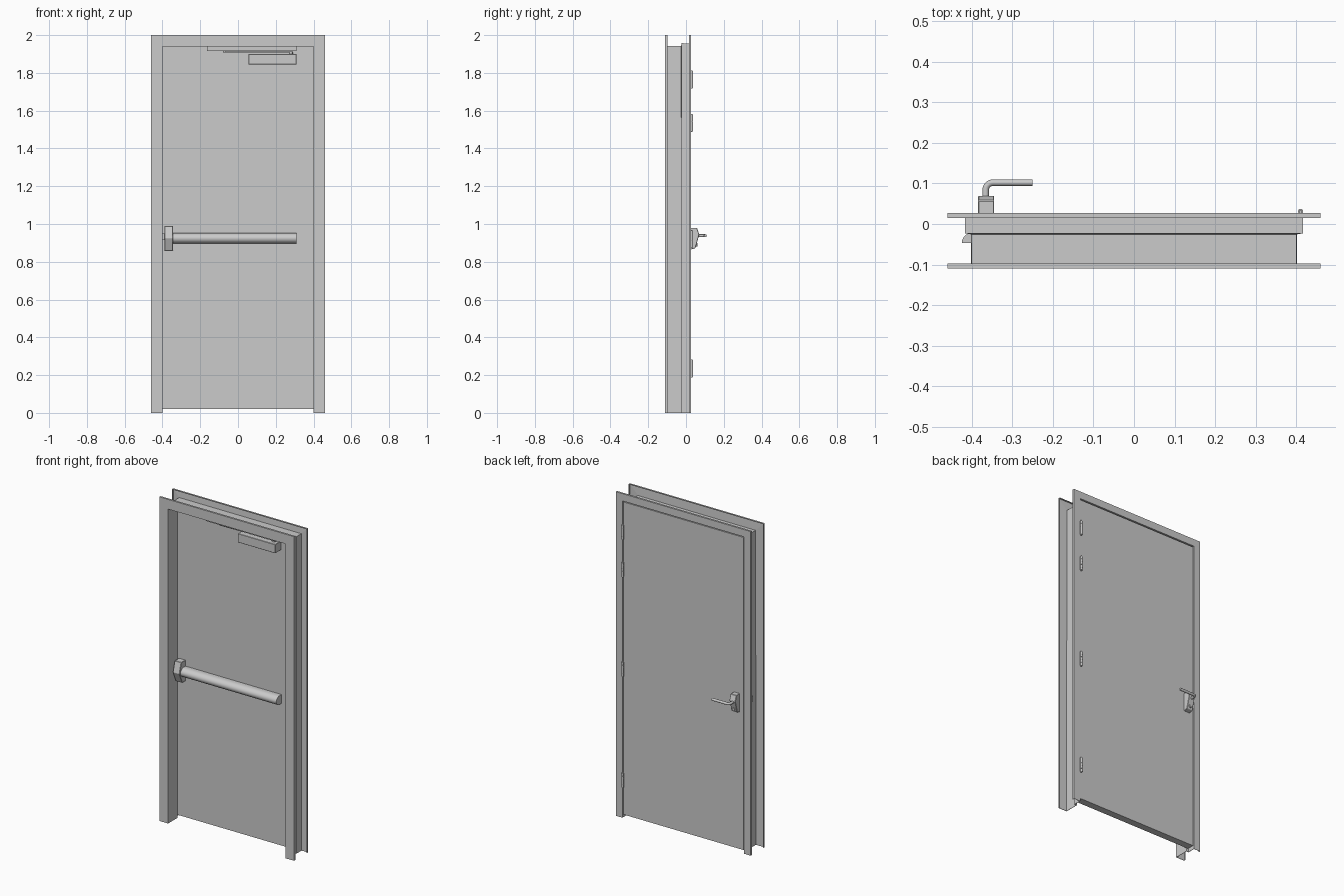
import bpy, bmesh
from math import sin, cos, pi, radians
from mathutils import Vector, Matrix

if "Cube" in bpy.data.objects:
    bpy.data.objects.remove(bpy.data.objects["Cube"], do_unlink=True)

steel = bpy.data.materials.new("grey_steel")
steel.use_nodes = True
GREY = (0.6, 0.6, 0.6, 1)
steel.diffuse_color = GREY
steel.node_tree.nodes["Principled BSDF"].inputs["Base Color"].default_value = GREY


def finish(name, bm, smooth=False, recalc=True):
    if recalc:
        bmesh.ops.recalc_face_normals(bm, faces=bm.faces)
    mesh = bpy.data.meshes.new(name)
    bm.to_mesh(mesh)
    bm.free()
    ob = bpy.data.objects.new(name, mesh)
    bpy.context.collection.objects.link(ob)
    mesh.materials.append(steel)
    if smooth:
        bpy.ops.object.select_all(action='DESELECT')
        ob.select_set(True)
        bpy.context.view_layer.objects.active = ob
        bpy.ops.object.shade_smooth_by_angle(angle=radians(35))
    return ob


def box(name, x, y, z, bevel=0):
    bm = bmesh.new()
    bmesh.ops.create_cube(bm, size=1)
    for v in bm.verts:
        for i, (lo, hi) in enumerate((x, y, z)):
            v.co[i] = lo if v.co[i] < 0 else hi
    if bevel:
        bmesh.ops.bevel(bm, geom=bm.edges[:], offset=bevel, segments=1, affect='EDGES')
    return finish(name, bm)


def prism(name, outline, lo, hi, axis="X", smooth=False, bevel=0):
    """Extrude an outline along X (points are y, z) or Z (points are x, y)."""
    place = (lambda p, d: (d, *p)) if axis == "X" else (lambda p, d: (*p, d))
    bm = bmesh.new()
    face = bm.faces.new([bm.verts.new(place(p, lo)) for p in outline])
    top = bmesh.ops.extrude_face_region(bm, geom=[face])["geom"]
    step = Vector(place((0, 0), hi - lo))
    bmesh.ops.translate(bm, vec=step, verts=[v for v in top if isinstance(v, bmesh.types.BMVert)])
    if bevel:
        bmesh.ops.bevel(bm, geom=bm.edges[:], offset=bevel, segments=1, affect='EDGES')
    return finish(name, bm, smooth)


def cylinder(name, centre, radius, depth, axis="Z", sides=20):
    turn = {"Z": Matrix(), "X": Matrix.Rotation(pi / 2, 4, 'Y'),
            "Y": Matrix.Rotation(pi / 2, 4, 'X')}[axis]
    bm = bmesh.new()
    bmesh.ops.create_cone(bm, cap_ends=True, segments=sides, radius1=radius, radius2=radius,
                          depth=depth, matrix=Matrix.Translation(centre) @ turn)
    return finish(name, bm, True)


# Folded sheet frame: a section (offset from opening, y) swept around the opening
section = [(.06, -.098), (.06, -.11), (0, -.11), (0, -.021),
           (.015, -.021), (.015, .027), (.06, .027), (.06, .015)]
bm = bmesh.new()
rows = []
for side, top in ((-1, 0), (-1, 1), (1, 1), (1, 0)):
    rows.append([bm.verts.new((side * (.40 + d), y, top * (1.94 + d))) for d, y in section])
for a, b in zip(rows, rows[1:]):
    for j in range(len(section) - 1):
        bm.faces.new((a[j], a[j + 1], b[j + 1], b[j]))
frame = finish("door_frame", bm, recalc=False)
sheet = frame.modifiers.new("sheet_thickness", 'SOLIDIFY')
sheet.thickness = .002
sheet.offset = -1
sheet.use_even_offset = True

# Door leaf
box("door_leaf", (-.411, .411), (-.020, .024), (.02, 1.949))

# Hinges: five knuckles, rounded tips and a thin plate
for n, z in enumerate((.235, .92, 1.535, 1.765), 1):
    for k in range(5):
        cylinder(f"hinge_{n}_knuckle_{k + 1}", (.411, .031, z + (k - 2) * .0176), .0065, .017, sides=16)
    cylinder(f"hinge_{n}_pin", (.411, .031, z), .004, .096, sides=12)
    box(f"hinge_{n}_plate", (.4105, .4135), (-.015, .031), (z - .044, z + .044))

# Push bar with a rounded front, and its latch housing
half = [(-.036 - .034 * sin(pi * i / 16), .924 + .028 * cos(pi * i / 16)) for i in range(17)]
prism("push_bar", [(-.02, .952)] + half + [(-.02, .896)], -.346, .31, smooth=True)
prism("latch_housing", [(-.02, .86), (-.052, .86), (-.08, .925), (-.062, .99), (-.02, .99)],
      -.389, -.344, bevel=.002)

# Curved latch bolt passing through the jamb
curve = [(-.4 - .025 * sin(pi / 2 * i / 8), -.047 + .025 * cos(pi / 2 * i / 8)) for i in range(9)]
prism("latch_bolt", [(-.385, -.047), (-.385, -.022)] + curve, .915, .95, "Z", smooth=True)

# Door closer: body, pinion, arm, slider and track
box("closer_body", (.055, .31), (-.08, -.02), (1.845, 1.9), .002)
cylinder("closer_pinion", (.28, -.05, 1.905), .01, .014)
prism("closer_arm", [(.29, -.056), (.29, -.044), (-.08, -.054), (-.08, -.066)], 1.908, 1.914, "Z")
cylinder("closer_slider", (-.07, -.06, 1.914), .006, .012)
box("closer_track", (-.165, .31), (-.075, -.045), (1.916, 1.939))

# Lever trim on the back
prism("lever_escutcheon", [(.024, .865), (.05, .872), (.07, .945), (.058, .98), (.024, .98)],
      -.385, -.345, bevel=.002)
cylinder("lever_keyhole", (-.365, .056, .89), .009, .012, "Y")

# Lever handle: a round rod with a rounded bend
path = [Vector((-.366, .055, .938)), Vector((-.366, .084, .938))]
path += [Vector((-.348 - .018 * cos(pi / 2 * i / 8), .084 + .018 * sin(pi / 2 * i / 8), .938))
         for i in range(1, 9)]
path.append(Vector((-.25, .102, .938)))
bm = bmesh.new()
rings = []
for i, p in enumerate(path):
    t = (path[min(i + 1, len(path) - 1)] - path[max(i - 1, 0)]).normalized()
    side = t.cross(Vector((0, 0, 1)))
    rings.append([bm.verts.new(p + .008 * (side * cos(k * pi / 8) + Vector((0, 0, sin(k * pi / 8)))))
                  for k in range(16)])
for a, b in zip(rings, rings[1:]):
    for k in range(16):
        bm.faces.new((a[k], a[k - 1], b[k - 1], b[k]))
bm.faces.new(rings[0])
bm.faces.new(rings[-1])
finish("lever_handle", bm, True)
